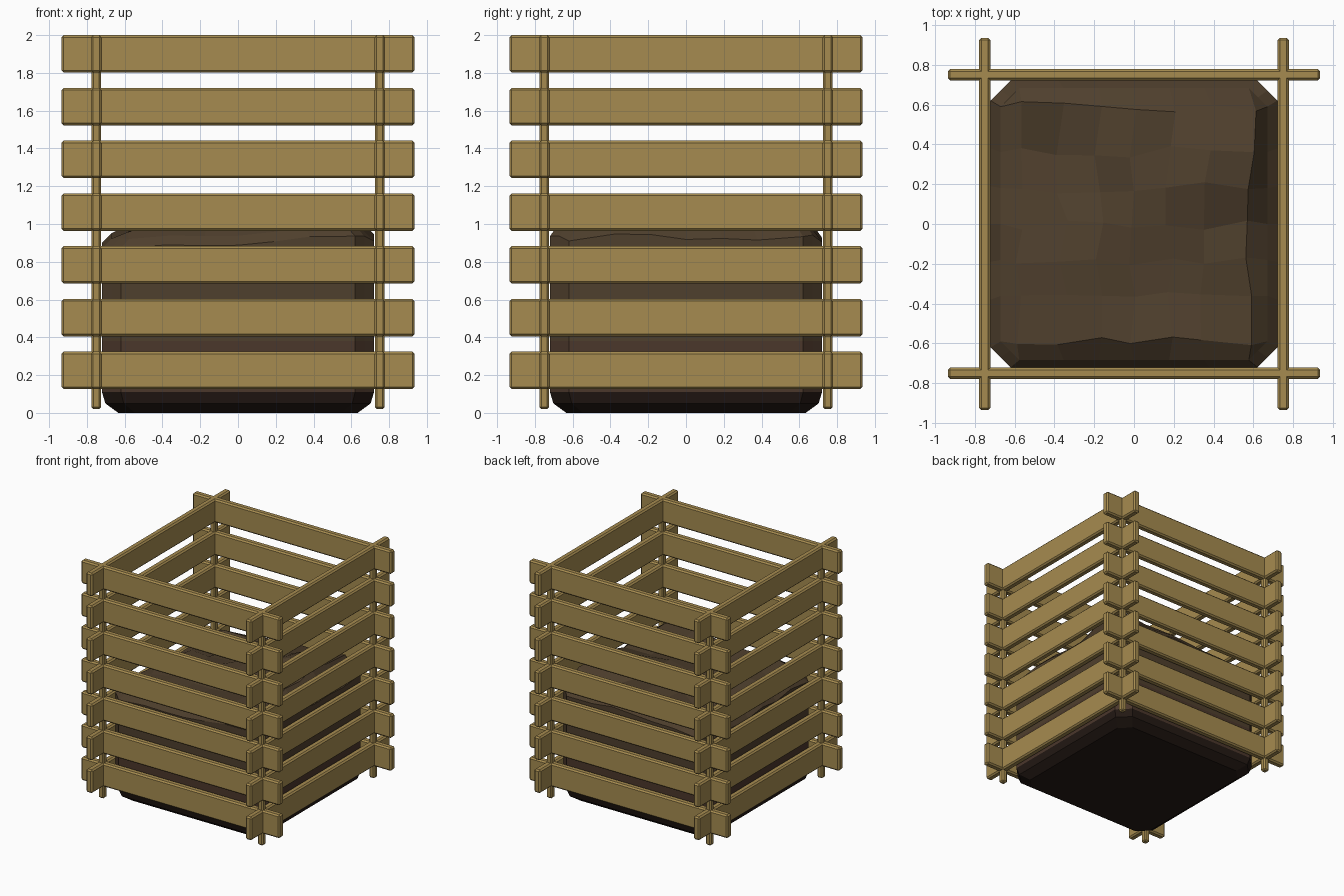
import bpy, bmesh, math, random

if "Cube" in bpy.data.objects:
    bpy.data.objects.remove(bpy.data.objects["Cube"])

random.seed(4)


def material(name, rgb):
    m = bpy.data.materials.new(name)
    m.diffuse_color = (*rgb, 1)
    m.use_nodes = True
    m.node_tree.nodes["Principled BSDF"].inputs["Base Color"].default_value = m.diffuse_color
    return m


wood = material("wood", (0.38, 0.26, 0.08))
soil_mats = [material("soil_dark", (0.018, 0.010, 0.007)),
             material("soil_low", (0.070, 0.038, 0.024)),
             material("soil_top", (0.078, 0.050, 0.026))]


def board(name, centre, size, bevel=0.012):
    bm = bmesh.new()
    bmesh.ops.create_cube(bm, size=1)
    for v in bm.verts:
        v.co = [c * s for c, s in zip(v.co, size)]
    bmesh.ops.bevel(bm, geom=bm.edges[:], offset=bevel, segments=1,
                    affect='EDGES', profile=0.5)
    me = bpy.data.meshes.new(name)
    bm.to_mesh(me)
    bm.free()
    me.materials.append(wood)
    ob = bpy.data.objects.new(name, me)
    ob.location = centre
    bpy.context.collection.objects.link(ob)


# Seven tiers of crossing slats
for i in range(7):
    z = 0.225 + i * 0.2793
    for side, s in (("a", -1), ("b", 1)):
        board(f"cross_slat_{i}_{side}", (0, s * 0.75, z), (1.87, 0.058, 0.198))
        board(f"side_slat_{i}_{side}", (s * 0.75, 0, z), (0.058, 1.87, 0.198))

# Corner posts
for x in (-0.75, 0.75):
    for y in (-0.75, 0.75):
        board("corner_post", (x, y, 0.98), (0.05, 0.05, 1.92), 0.01)


# Compost heap: lumpy top grid, walls lofted down from its border
def bump(x, y, cx, cy, r):
    return math.exp(-((x - cx) ** 2 + (y - cy) ** 2) / r ** 2)


def height(x, y):
    h = 1.02 + 0.06 * x + 0.02 * y + random.uniform(-0.025, 0.025)
    h += 0.13 * bump(x, y, 0.45, 0.25, 0.2)
    h -= 0.12 * bump(x, y, -0.42, 0.42, 0.17)
    return h


N = 8
bm = bmesh.new()
bmesh.ops.create_grid(bm, x_segments=N, y_segments=N, size=1)
steps = [-0.72, -0.62, -0.38, -0.19, 0, 0.19, 0.38, 0.62, 0.72]
border = [v for v in bm.verts if v.is_boundary]
for v in bm.verts:
    i, j = round((v.co.x + 1) * N / 2), round((v.co.y + 1) * N / 2)
    x, y = steps[i], steps[j]
    if abs(x) + abs(y) > 1.4:
        x, y = x * 0.93, y * 0.93
    if v in border:
        v.co = (x * 0.93, y * 0.95, 0.955 + 0.03 * x + random.uniform(-0.02, 0.02))
    else:
        x, y = x * 0.95, y * 0.95
        v.co = (x + random.uniform(-0.03, 0.03), y + random.uniform(-0.03, 0.03), height(x, y))

base = {}
edges = [e for e in bm.edges if e.is_boundary]
for k, (scale, z) in enumerate(((1, 0.90), (1, 0.38), (1, 0.11), (0.975, 0.05), (0.88, 0))):
    ext = bmesh.ops.extrude_edge_only(bm, edges=edges)["geom"]
    edges = [g for g in ext if isinstance(g, bmesh.types.BMEdge)]
    for v in (g for g in ext if isinstance(g, bmesh.types.BMVert)):
        if k == 0:
            v.co.x /= 0.93
            v.co.y /= 0.95
            z0 = v.co.z - 0.05
            v.co.z = z0
        else:
            prev = (1, 1, 1, 1, 0.975)[k]
            v.co.x *= scale / prev
            v.co.y *= scale / prev
            v.co.z = z
bmesh.ops.contextual_create(bm, geom=edges)
bmesh.ops.recalc_face_normals(bm, faces=bm.faces)
for f in bm.faces:
    z = f.calc_center_median().z
    f.material_index = 0 if z < 0.09 else 1 if z < 0.4 else 2
me = bpy.data.meshes.new("compost_heap")
bm.to_mesh(me)
bm.free()
for m in soil_mats:
    me.materials.append(m)
bpy.context.collection.objects.link(bpy.data.objects.new("compost_heap", me))
